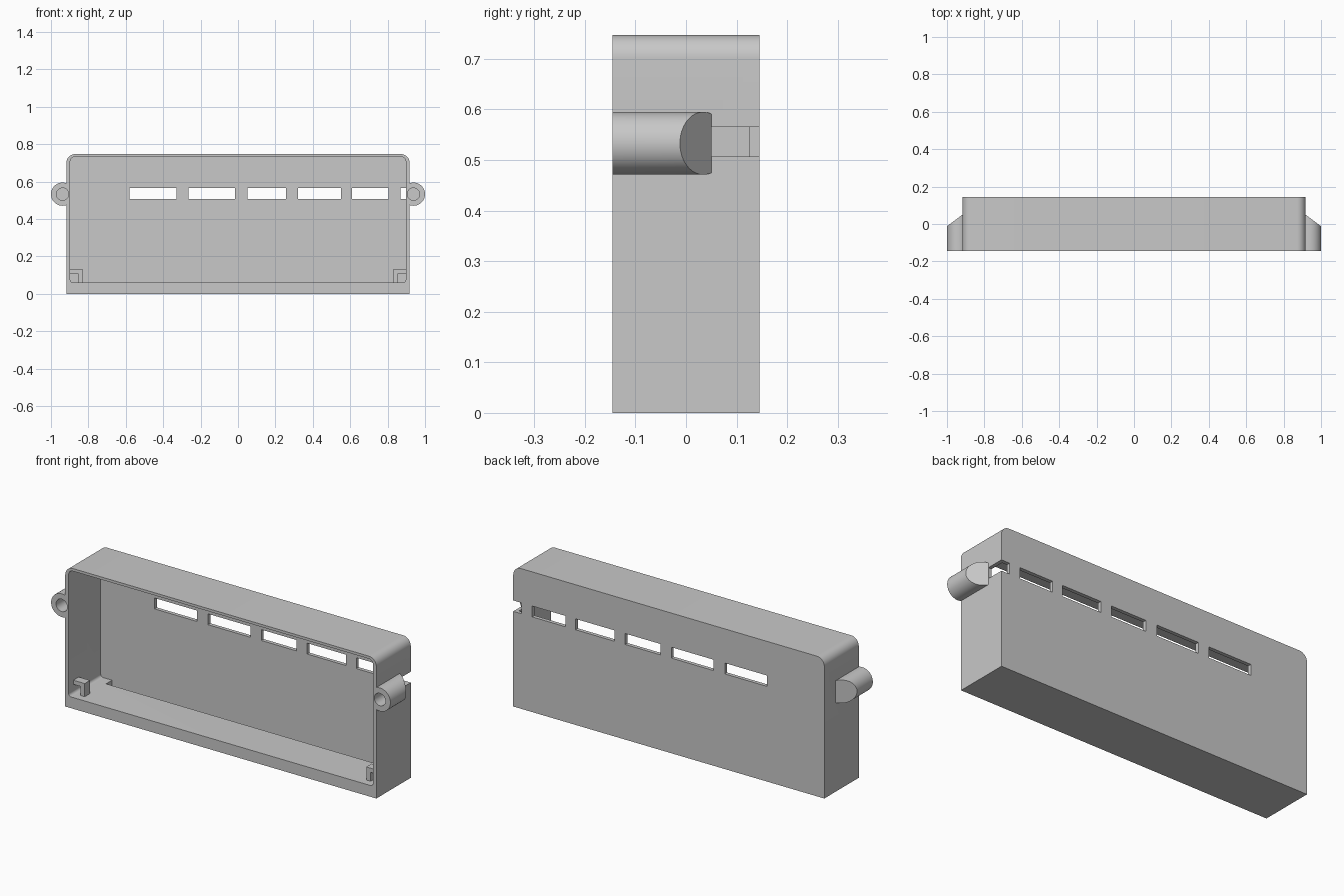
import bpy, bmesh, math
from mathutils import Vector

cube = bpy.data.objects.get("Cube")
if cube:
    bpy.data.objects.remove(cube, do_unlink=True)

grey = bpy.data.materials.new("plain grey")
grey.use_nodes = True
colour = (0.58, 0.58, 0.58, 1)
grey.diffuse_color = colour
grey.node_tree.nodes["Principled BSDF"].inputs["Base Color"].default_value = colour


def rounded(x0, x1, z0, z1, bottom, top, steps=10):
    """Outline in the x-z plane with its own bottom and top corner radius."""
    corners = [(x0, z0, 1, 1, bottom, 180), (x1, z0, -1, 1, bottom, 270),
               (x1, z1, -1, -1, top, 0), (x0, z1, 1, -1, top, 90)]
    pts = []
    for x, z, sx, sz, r, start in corners:
        if not r:
            pts.append((x, z))
            continue
        for i in range(steps + 1):
            a = math.radians(start + 90 * i / steps)
            pts.append((x + sx * r + r * math.cos(a), z + sz * r + r * math.sin(a)))
    return pts


def circle(x, z, r, n=64):
    return [(x + r * math.cos(math.tau * i / n), z + r * math.sin(math.tau * i / n))
            for i in range(n)]


def prism(name, outline, y0, y1, cut=None):
    """Extrude an x-z outline along y, optionally trimmed by a plane."""
    bm = bmesh.new()
    face = bm.faces.new([bm.verts.new((x, y0, z)) for x, z in outline])
    out = bmesh.ops.extrude_face_region(bm, geom=[face])
    moved = [v for v in out["geom"] if isinstance(v, bmesh.types.BMVert)]
    bmesh.ops.translate(bm, verts=moved, vec=(0, y1 - y0, 0))
    if cut:
        geom = bm.verts[:] + bm.edges[:] + bm.faces[:]
        res = bmesh.ops.bisect_plane(bm, geom=geom, plane_co=cut[0], plane_no=cut[1],
                                     clear_outer=True)
        rim = [e for e in res["geom_cut"] if isinstance(e, bmesh.types.BMEdge)]
        bmesh.ops.contextual_create(bm, geom=rim)
    bmesh.ops.recalc_face_normals(bm, faces=bm.faces)
    mesh = bpy.data.meshes.new(name)
    bm.to_mesh(mesh)
    bm.free()
    mesh.materials.append(grey)
    obj = bpy.data.objects.new(name, mesh)
    bpy.context.collection.objects.link(obj)
    return obj


def block(name, x0, x1, y0, y1, z0, z1):
    return prism(name, [(x0, z0), (x1, z0), (x1, z1), (x0, z1)], y0, y1)


def combine(target, tool, operation):
    mod = target.modifiers.new(operation, "BOOLEAN")
    mod.operation, mod.solver, mod.object = operation, "EXACT", tool
    bpy.context.view_layer.objects.active = target
    bpy.ops.object.modifier_apply(modifier=mod.name)
    bpy.data.objects.remove(tool, do_unlink=True)


FRONT, BACK, INNER_BACK = -0.145, 0.145, 0.125
BOSS_X, BOSS_Z = 0.938, 0.533

# Housing with rounded top corners
housing = prism("housing", rounded(-0.917, 0.917, 0, 0.747, 0, 0.045), FRONT, BACK)

# Screw bosses with a sloped rear end
for side in (-1, 1):
    slope = (Vector((side * 0.917, 0.05, 0)), Vector((side * 0.062, 0.083, 0)))
    boss = prism("screw_boss", circle(side * BOSS_X, BOSS_Z, 0.062), FRONT, 0.12, slope)
    combine(housing, boss, "UNION")

# Open front cavity and the groove at the back of its floor
combine(housing, prism("cavity", rounded(-0.897, 0.897, 0.06, 0.733, 0.015, 0.025),
                       FRONT - 0.1, INNER_BACK), "DIFFERENCE")
combine(housing, block("floor_groove", -0.83, 0.83, 0.075, INNER_BACK, 0.025, 0.1), "DIFFERENCE")

# Blind screw holes
for side in (-1, 1):
    combine(housing, prism("screw_hole", circle(side * BOSS_X, BOSS_Z, 0.033, 48),
                           FRONT - 0.1, -0.03), "DIFFERENCE")

# Row of slots through the back wall
for x0, x1 in [(-0.58, -0.33), (-0.265, -0.015), (0.05, 0.257), (0.32, 0.55), (0.61, 0.805)]:
    combine(housing, block("slot", x0, x1, 0.1, 0.2, 0.507, 0.565), "DIFFERENCE")

# Notch that wraps round the rear corner
combine(housing, block("corner_notch", 0.868, 1.1, 0.05, 0.2, 0.507, 0.565), "DIFFERENCE")

# Angle brackets in the lower corners of the cavity
for side, label in ((1, "left"), (-1, "right")):
    outline = [(0.9, 0.108), (0.855, 0.108), (0.855, 0.058),
               (0.83, 0.058), (0.83, 0.13), (0.9, 0.13)]
    prism(label + "_corner_bracket", [(side * x, z) for x, z in outline], -0.105, -0.06)

# Smooth the curved walls, keep the edges crisp
bpy.ops.object.select_all(action="DESELECT")
housing.select_set(True)
bpy.context.view_layer.objects.active = housing
bpy.ops.object.shade_smooth_by_angle(angle=math.radians(30))
